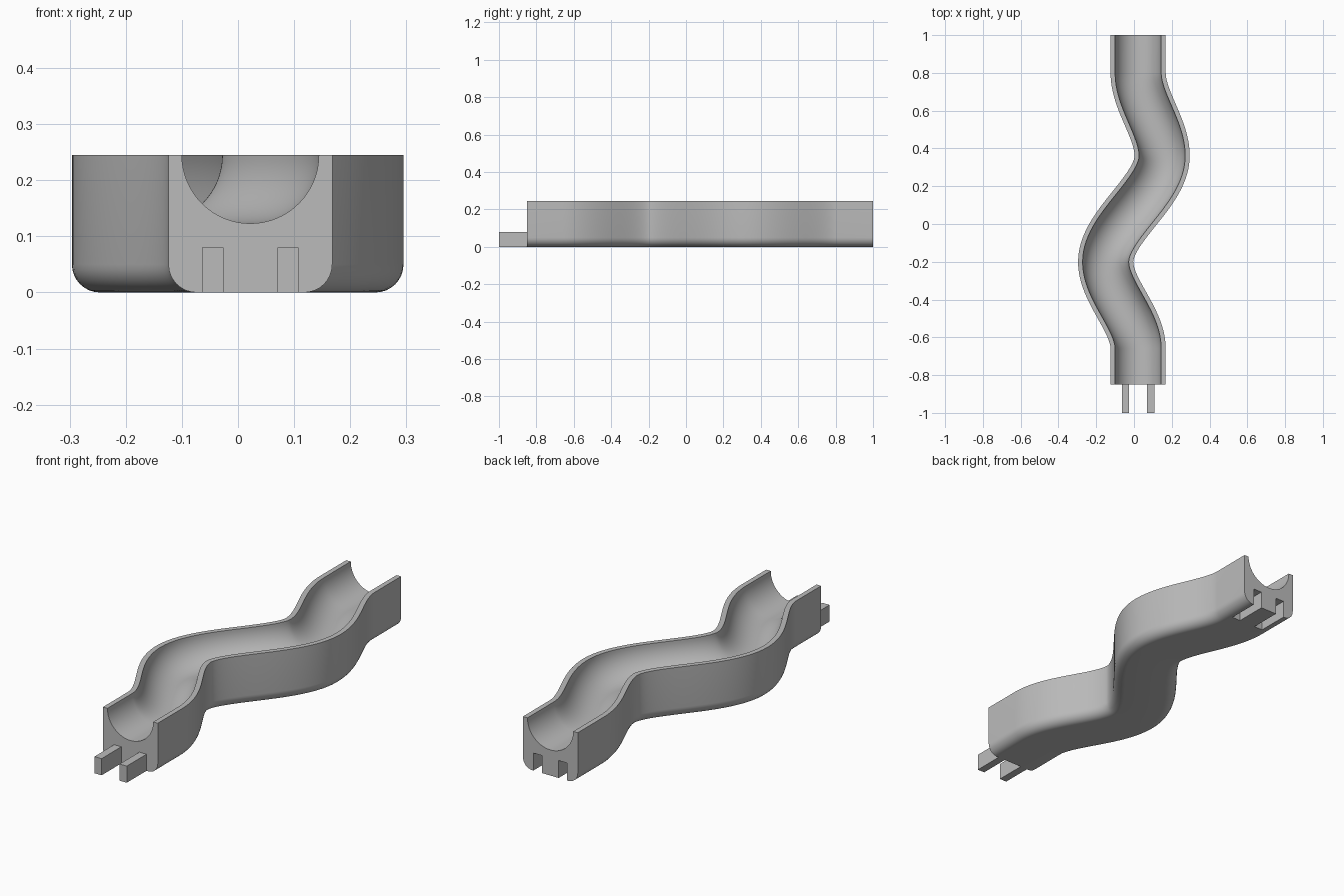
import bpy, bmesh, math
from mathutils import Vector

if "Cube" in bpy.data.objects:
    bpy.data.objects.remove(bpy.data.objects["Cube"], do_unlink=True)

grey = bpy.data.materials.new("plain grey")
grey.use_nodes = True
grey.diffuse_color = (0.5, 0.5, 0.5, 1)
grey.node_tree.nodes["Principled BSDF"].inputs["Base Color"].default_value = (0.5, 0.5, 0.5, 1)

AXIS_X = 0.022       # centre line at both ends
HALF, HEIGHT = 0.146, 0.245
GROOVE, CORNER = 0.122, 0.05
FRONT, BACK = -0.85, 1.0


def make_object(name, bm):
    bmesh.ops.recalc_face_normals(bm, faces=bm.faces)
    mesh = bpy.data.meshes.new(name)
    bm.to_mesh(mesh)
    bm.free()
    mesh.materials.append(grey)
    obj = bpy.data.objects.new(name, mesh)
    bpy.context.collection.objects.link(obj)
    return obj


def box(name, x0, x1, y0, y1, z0, z1):
    bm = bmesh.new()
    bmesh.ops.create_cube(bm, size=1)
    for v in bm.verts:
        v.co = (x0 + (v.co.x + 0.5) * (x1 - x0),
                y0 + (v.co.y + 0.5) * (y1 - y0),
                z0 + (v.co.z + 0.5) * (z1 - z0))
    return make_object(name, bm)


def arc(cx, cz, r, start, end, steps):
    angles = [math.radians(start + (end - start) * i / steps) for i in range(steps + 1)]
    return [(cx + r * math.cos(a), cz + r * math.sin(a)) for a in angles]


# Cross-section: round-bottomed block with a half-round groove
inner = HALF - CORNER
profile = [(HALF, HEIGHT)]
profile += arc(inner, CORNER, CORNER, 0, -90, 8)
profile += arc(-inner, CORNER, CORNER, -90, -180, 8)
profile += [(-HALF, HEIGHT)]
profile += arc(0, HEIGHT, GROOVE, 180, 360, 32)

# Winding centre line: knots joined by curves that run along y at each knot
knots = [(AXIS_X, -0.66), (-0.15, -0.2), (0.149, 0.36), (AXIS_X, 0.8)]
STEPS = 32
path = [(AXIS_X, FRONT, 0)]
for (xa, ya), (xb, yb) in zip(knots, knots[1:]):
    for i in range(STEPS):
        t = i / STEPS
        x = xa + (xb - xa) * t * t * (3 - 2 * t)
        slope = (xb - xa) / (yb - ya) * 6 * t * (1 - t)
        path.append((x, ya + (yb - ya) * t, slope))
path += [(*knots[-1], 0), (AXIS_X, BACK, 0)]

# Track body swept along the centre line
bm = bmesh.new()
rings = []
for x, y, slope in path:
    side = Vector((1, -slope, 0)).normalized()
    rings.append([bm.verts.new(Vector((x, y, 0)) + side * u + Vector((0, 0, w)))
                  for u, w in profile])
count = len(profile)
for a, b in zip(rings, rings[1:]):
    for i in range(count):
        j = (i + 1) % count
        bm.faces.new((a[i], a[j], b[j], b[i]))
bm.faces.new(rings[0])
bm.faces.new(rings[-1])
track = make_object("track_body", bm)

# Connector tabs at the front, matching slots at the back
TAB_TOP, TAB_HALF, GAP = 0.08, 0.019, 0.004
for label, sign in (("right", -1), ("left", 1)):
    cx = AXIS_X + sign * 0.067
    box(label + "_tab", cx - TAB_HALF, cx + TAB_HALF, -1, FRONT, 0, TAB_TOP)
    cutter = box(label + "_slot_cutter", cx - TAB_HALF - GAP, cx + TAB_HALF + GAP,
                 BACK - 0.155, BACK + 0.05, -0.05, TAB_TOP + GAP)
    cutter.hide_render = True
    mod = track.modifiers.new(label + "_slot", 'BOOLEAN')
    mod.operation = 'DIFFERENCE'
    mod.solver = 'EXACT'
    mod.object = cutter
    bpy.context.view_layer.objects.active = track
    bpy.ops.object.modifier_apply(modifier=mod.name)
    bpy.data.objects.remove(cutter, do_unlink=True)

# Smooth the curved walls, keep the rims sharp
bpy.ops.object.select_all(action='DESELECT')
track.select_set(True)
bpy.context.view_layer.objects.active = track
bpy.ops.object.shade_smooth_by_angle(angle=math.radians(35))
